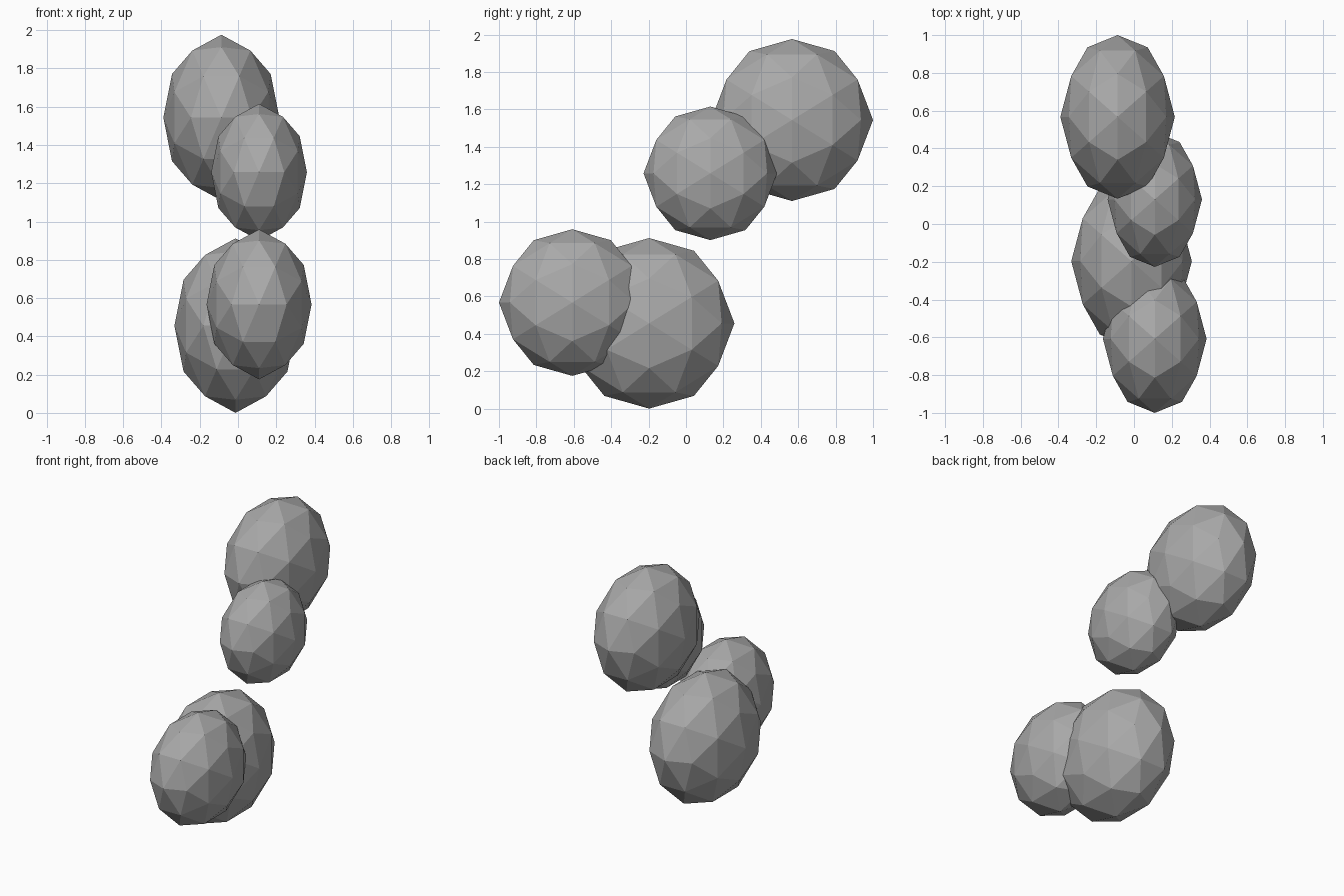
import bpy, bmesh
from mathutils import Vector

cube = bpy.data.objects.get("Cube")
if cube:
    bpy.data.objects.remove(cube, do_unlink=True)

GREY = (0.4, 0.4, 0.4, 1)
mat = bpy.data.materials.new("plain grey")
mat.use_nodes = True
mat.diffuse_color = GREY
mat.node_tree.nodes["Principled BSDF"].inputs["Base Color"].default_value = GREY

PHI = (1 + 5 ** 0.5) / 2
SQUASH = 0.7  # width compared with height and depth


def faceted_puff(name, centre, radius):
    """Once-subdivided icosahedron with edge midpoints on the axes, narrowed in x."""
    bm = bmesh.new()
    for a in (-1, 1):
        for b in (-PHI, PHI):
            for co in ((0, a, b), (a, b, 0), (b, 0, a)):
                bm.verts.new(co)
    bmesh.ops.convex_hull(bm, input=bm.verts[:])
    bmesh.ops.subdivide_edges(bm, edges=bm.edges[:], cuts=1, use_grid_fill=True)
    for v in bm.verts:
        v.co = v.co.normalized() * radius
        v.co.x *= SQUASH
    bmesh.ops.recalc_face_normals(bm, faces=bm.faces[:])
    mesh = bpy.data.meshes.new(name)
    bm.to_mesh(mesh)
    bm.free()
    mesh.materials.append(mat)
    obj = bpy.data.objects.new(name, mesh)
    obj.location = Vector(centre)
    bpy.context.collection.objects.link(obj)
    return obj


# Upper pair
faceted_puff("upper_back_puff", (-0.087, 0.567, 1.543), 0.433)
faceted_puff("upper_front_puff", (0.11, 0.13, 1.258), 0.357)

# Lower pair
faceted_puff("lower_back_puff", (-0.013, -0.197, 0.456), 0.456)
faceted_puff("lower_front_puff", (0.11, -0.608, 0.567), 0.392)
